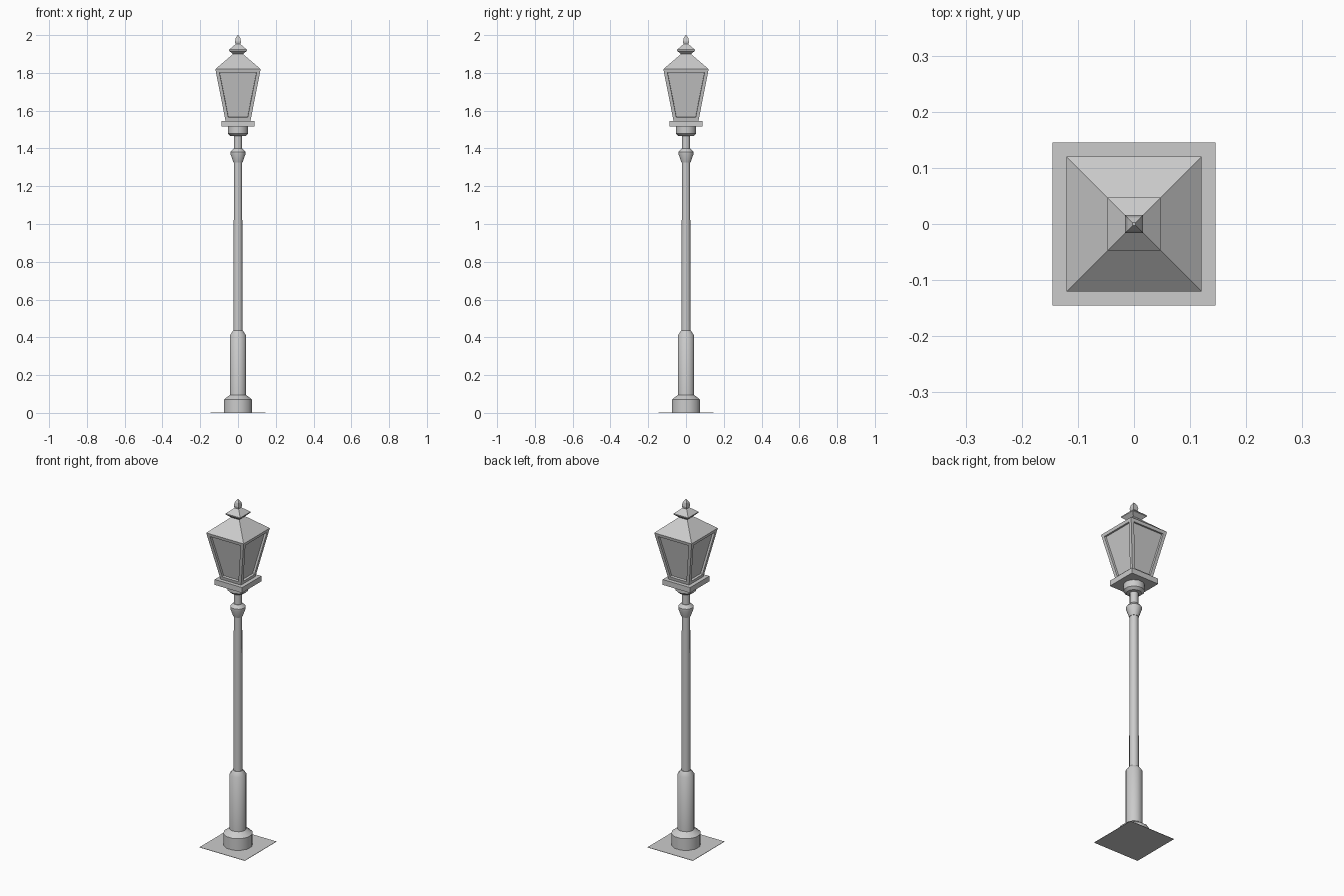
import bpy
import bmesh
import math

cube = bpy.data.objects.get("Cube")
if cube:
    bpy.data.objects.remove(cube, do_unlink=True)

grey = bpy.data.materials.new("stone grey")
grey.use_nodes = True
colour = (0.6, 0.6, 0.6, 1)
grey.diffuse_color = colour
grey.node_tree.nodes["Principled BSDF"].inputs["Base Color"].default_value = colour


def loft(name, profile, sides, smooth=False, panel=None):
    """Stack regular rings of (half width, height) into one closed solid."""
    bm = bmesh.new()
    turn = math.pi / sides
    scale = 1 / math.cos(turn) if sides == 4 else 1
    rings = []
    for r, z in profile:
        rings.append([bm.verts.new((r * scale * math.cos(turn * (2 * i + 1)),
                                    r * scale * math.sin(turn * (2 * i + 1)), z))
                      for i in range(sides)])
    walls = []
    for low, high in zip(rings, rings[1:]):
        for i in range(sides):
            j = (i + 1) % sides
            walls.append(bm.faces.new((low[i], low[j], high[j], high[i])))
    bm.faces.new(rings[0][::-1])
    bm.faces.new(rings[-1])
    bm.normal_update()
    # Recess a pane into every wall
    if panel:
        border, depth = panel
        bmesh.ops.inset_individual(bm, faces=walls, thickness=border, use_even_offset=True)
        rims = bmesh.ops.inset_individual(bm, faces=walls, thickness=0.001, depth=-depth)
    mesh = bpy.data.meshes.new(name)
    bm.to_mesh(mesh)
    bm.free()
    mesh.materials.append(grey)
    obj = bpy.data.objects.new(name, mesh)
    bpy.context.collection.objects.link(obj)
    if smooth:
        bpy.ops.object.select_all(action="DESELECT")
        obj.select_set(True)
        bpy.context.view_layer.objects.active = obj
        bpy.ops.object.shade_smooth_by_angle(angle=math.radians(35))
    return obj


# Paving square, a thin sheet on the ground
loft("ground_plate", [(0.145, 0), (0.145, 0.002)], 4)

# Round post, from foot to neck
loft("foot", [(0.078, 0), (0.078, 0.07), (0.045, 0.095)], 12, True)
loft("lower_column", [(0.045, 0.09), (0.045, 0.41), (0.027, 0.435)], 12, True)
loft("pole", [(0.025, 0.43), (0.022, 1.47)], 12, True)
loft("pole_ring", [(0.025, 1.325), (0.041, 1.37), (0.041, 1.382), (0.024, 1.4)], 12, True)
loft("lantern_collar", [(0.04, 1.465), (0.055, 1.478), (0.055, 1.517)], 12, True)

# Square lantern
loft("lantern_tray", [(0.088, 1.515), (0.088, 1.546)], 4)
loft("lantern_body", [(0.066, 1.546), (0.12, 1.82)], 4, panel=(0.018, 0.012))
loft("lantern_roof", [(0.12, 1.82), (0.02, 1.905)], 4)
loft("roof_finial", [(0.022, 1.895), (0.047, 1.917), (0.047, 1.923), (0.013, 1.952),
                     (0.016, 1.965), (0.012, 1.985), (0.003, 2.0)], 4)
